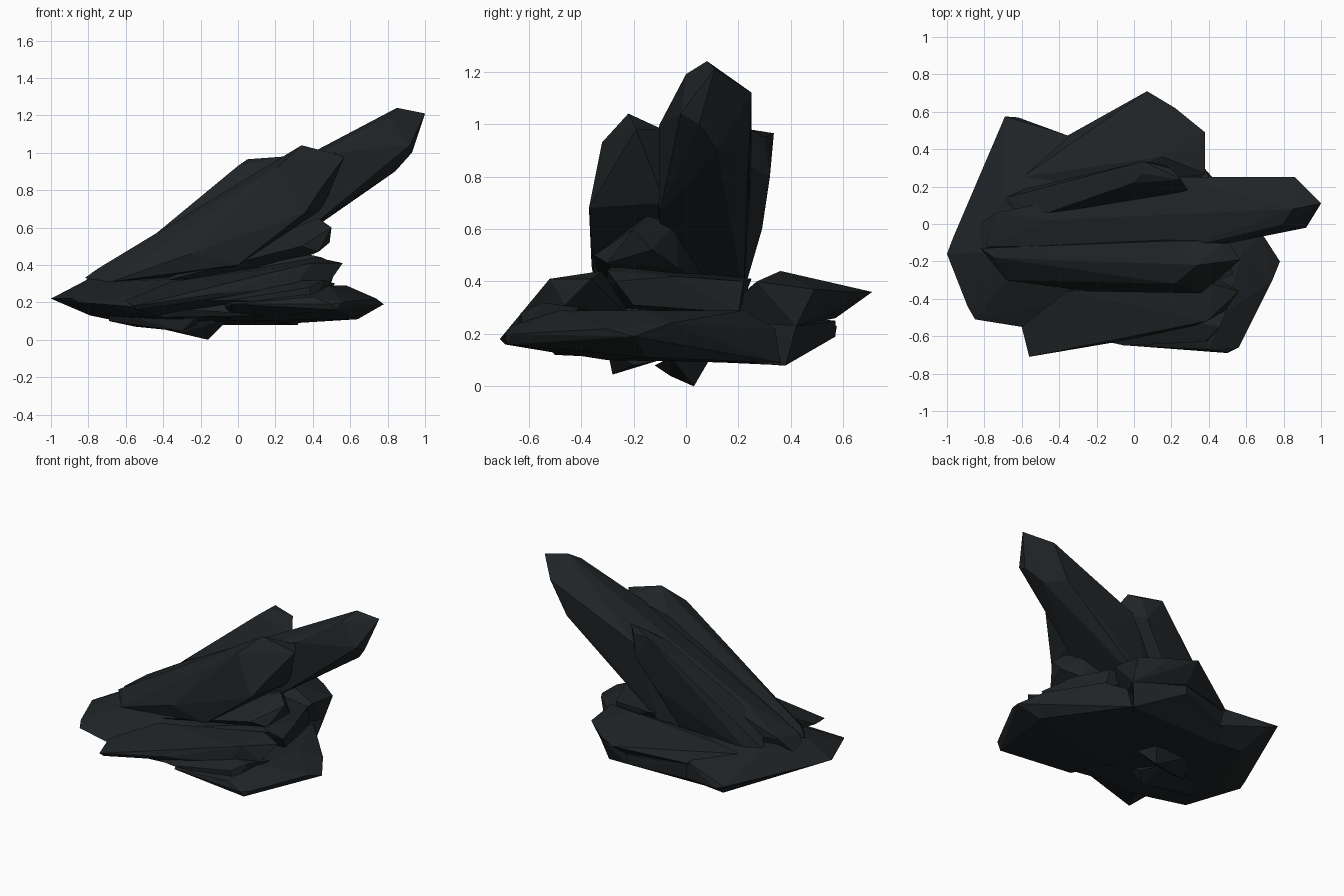
import bpy, bmesh

rock = bpy.data.materials.new("dark_rock")
rock.diffuse_color = (0.014, 0.017, 0.019, 1)


def shard(name, *points):
    """Flat-faced rock chunk wrapped around a few corner points."""
    bm = bmesh.new()
    for p in points:
        bm.verts.new(p)
    bmesh.ops.convex_hull(bm, input=bm.verts[:])
    loose = [v for v in bm.verts if not v.link_faces]
    bmesh.ops.delete(bm, geom=loose, context='VERTS')
    bmesh.ops.recalc_face_normals(bm, faces=bm.faces[:])
    mesh = bpy.data.meshes.new(name)
    bm.to_mesh(mesh)
    bm.free()
    mesh.materials.append(rock)
    obj = bpy.data.objects.new(name, mesh)
    bpy.context.collection.objects.link(obj)


# Tall central spire leaning to the right
shard("main_spire",
      (-0.90, -0.05, 0.20), (-0.78, -0.12, 0.36), (-0.74, 0.06, 0.38),
      (-0.46, 0.02, 0.55), (0.20, 0.25, 0.84), (0.30, -0.12, 0.92),
      (0.52, -0.10, 1.00), (0.80, 0.00, 1.19), (0.85, 0.08, 1.24),
      (1.00, 0.11, 1.21), (0.86, 0.25, 1.12), (0.92, -0.02, 1.04),
      (0.93, 0.05, 1.00), (0.84, 0.12, 0.90), (0.74, 0.24, 0.90),
      (0.46, -0.10, 0.66), (0.40, 0.24, 0.68), (-0.05, -0.10, 0.30),
      (0.05, 0.22, 0.35))

# Front spire, fused to the central one
shard("front_spire",
      (-0.82, -0.13, 0.33), (-0.68, -0.30, 0.31), (-0.75, -0.18, 0.38),
      (-0.46, -0.12, 0.54), (-0.42, -0.24, 0.54), (-0.20, -0.23, 0.70),
      (-0.25, -0.36, 0.46), (0.20, -0.09, 0.92), (0.34, -0.22, 1.04),
      (0.22, -0.32, 0.93), (0.50, -0.09, 0.98), (0.57, -0.19, 0.98),
      (0.43, -0.31, 0.80), (0.36, -0.37, 0.68), (0.45, -0.08, 0.70),
      (0.00, -0.35, 0.40), (-0.10, -0.05, 0.35))

# Thin back spire
shard("back_spire",
      (-0.69, 0.14, 0.32), (-0.62, 0.05, 0.40), (-0.46, 0.06, 0.55),
      (0.00, 0.22, 0.93), (0.05, 0.27, 0.965), (0.25, 0.24, 0.98),
      (0.05, 0.335, 0.965), (0.19, 0.30, 0.95), (0.16, 0.32, 0.80),
      (0.30, 0.16, 0.88), (0.02, 0.29, 0.60), (-0.10, 0.22, 0.36),
      (-0.62, 0.18, 0.28))

# Blades tucked under the spires
shard("under_blade",
      (-0.45, -0.30, 0.30), (0.43, -0.15, 0.65), (0.50, -0.20, 0.60),
      (0.49, -0.13, 0.52), (0.43, -0.30, 0.47), (0.34, -0.35, 0.50),
      (0.36, -0.04, 0.62), (0.38, -0.03, 0.45), (0.00, 0.12, 0.35),
      (0.25, -0.22, 0.40))
shard("small_blade",
      (-0.30, -0.32, 0.28), (0.36, -0.28, 0.46), (0.45, -0.30, 0.44),
      (0.53, -0.27, 0.40), (0.48, -0.05, 0.42), (0.38, 0.22, 0.40),
      (0.50, -0.20, 0.31), (0.40, 0.20, 0.28), (0.10, 0.25, 0.41),
      (0.0, 0.10, 0.28))

# Core plate sloping to the left point
shard("base_plate",
      (-1.00, -0.16, 0.22), (-0.97, -0.08, 0.22), (-0.69, 0.575, 0.23),
      (-0.62, 0.57, 0.20), (-0.36, 0.475, 0.27), (-0.85, -0.51, 0.20),
      (-0.89, -0.44, 0.22), (-0.60, -0.55, 0.18), (-0.79, -0.15, 0.33),
      (-0.68, -0.30, 0.31), (-0.70, 0.15, 0.33), (-0.79, -0.20, 0.13),
      (-0.55, 0.38, 0.08), (0.05, 0.32, 0.09), (-0.40, -0.50, 0.12),
      (0.25, -0.45, 0.13), (0.20, -0.30, 0.34), (0.10, 0.25, 0.36))

# Raised ledge at the back and the rock below it
shard("back_ledge",
      (0.07, 0.71, 0.36), (0.22, 0.62, 0.36), (0.38, 0.49, 0.37),
      (0.38, 0.27, 0.40), (0.15, 0.36, 0.44), (-0.28, 0.50, 0.29),
      (-0.60, 0.25, 0.31), (-0.36, 0.47, 0.26), (0.05, 0.57, 0.26),
      (0.36, 0.42, 0.23), (-0.30, 0.20, 0.34), (0.20, 0.10, 0.25))
shard("back_footing",
      (-0.50, 0.40, 0.12), (-0.36, 0.46, 0.25), (0.05, 0.57, 0.25),
      (0.05, 0.57, 0.19), (0.36, 0.42, 0.23), (0.32, 0.38, 0.08),
      (-0.40, 0.36, 0.08), (0.10, 0.10, 0.10), (0.10, 0.10, 0.30))

# Low slab reaching right
shard("right_slab",
      (0.78, -0.20, 0.19), (0.74, -0.30, 0.22), (0.69, -0.06, 0.24),
      (0.56, -0.66, 0.20), (0.50, -0.69, 0.19), (0.52, -0.68, 0.16),
      (0.40, -0.67, 0.23), (-0.03, -0.65, 0.19), (0.58, -0.15, 0.29),
      (0.48, -0.48, 0.29), (0.42, 0.22, 0.29), (0.64, -0.15, 0.11),
      (0.32, 0.36, 0.09), (0.34, 0.34, 0.22), (-0.05, -0.30, 0.10),
      (-0.20, 0.20, 0.09), (-0.10, -0.40, 0.28))

# Front shelf with its pointed left corner, plus a stepped layer
shard("front_shelf",
      (-0.56, -0.71, 0.18), (-0.60, -0.55, 0.21), (-0.36, -0.36, 0.31),
      (0.42, -0.32, 0.44), (0.56, -0.36, 0.41), (0.49, -0.46, 0.31),
      (0.39, -0.52, 0.41), (-0.09, -0.63, 0.25), (-0.54, -0.69, 0.16),
      (-0.40, -0.45, 0.12), (0.30, -0.55, 0.28), (0.30, -0.20, 0.25))
shard("front_step",
      (-0.50, -0.55, 0.20), (-0.05, -0.65, 0.21), (0.38, -0.63, 0.28),
      (0.46, -0.55, 0.32), (0.52, -0.40, 0.30), (0.40, -0.62, 0.20),
      (-0.10, -0.45, 0.30), (0.10, -0.40, 0.18))

# Jagged lumps underneath
shard("bottom_point",
      (-0.16, 0.03, 0.00), (-0.30, -0.06, 0.04), (-0.05, -0.06, 0.11),
      (-0.10, 0.10, 0.12), (-0.50, -0.12, 0.08), (-0.40, 0.08, 0.12))
shard("bottom_lump",
      (-0.69, -0.26, 0.10), (-0.55, -0.22, 0.07), (-0.30, -0.28, 0.045),
      (-0.22, -0.20, 0.08), (-0.20, -0.30, 0.14), (-0.60, -0.12, 0.10),
      (-0.69, -0.30, 0.16), (-0.30, -0.10, 0.10))
